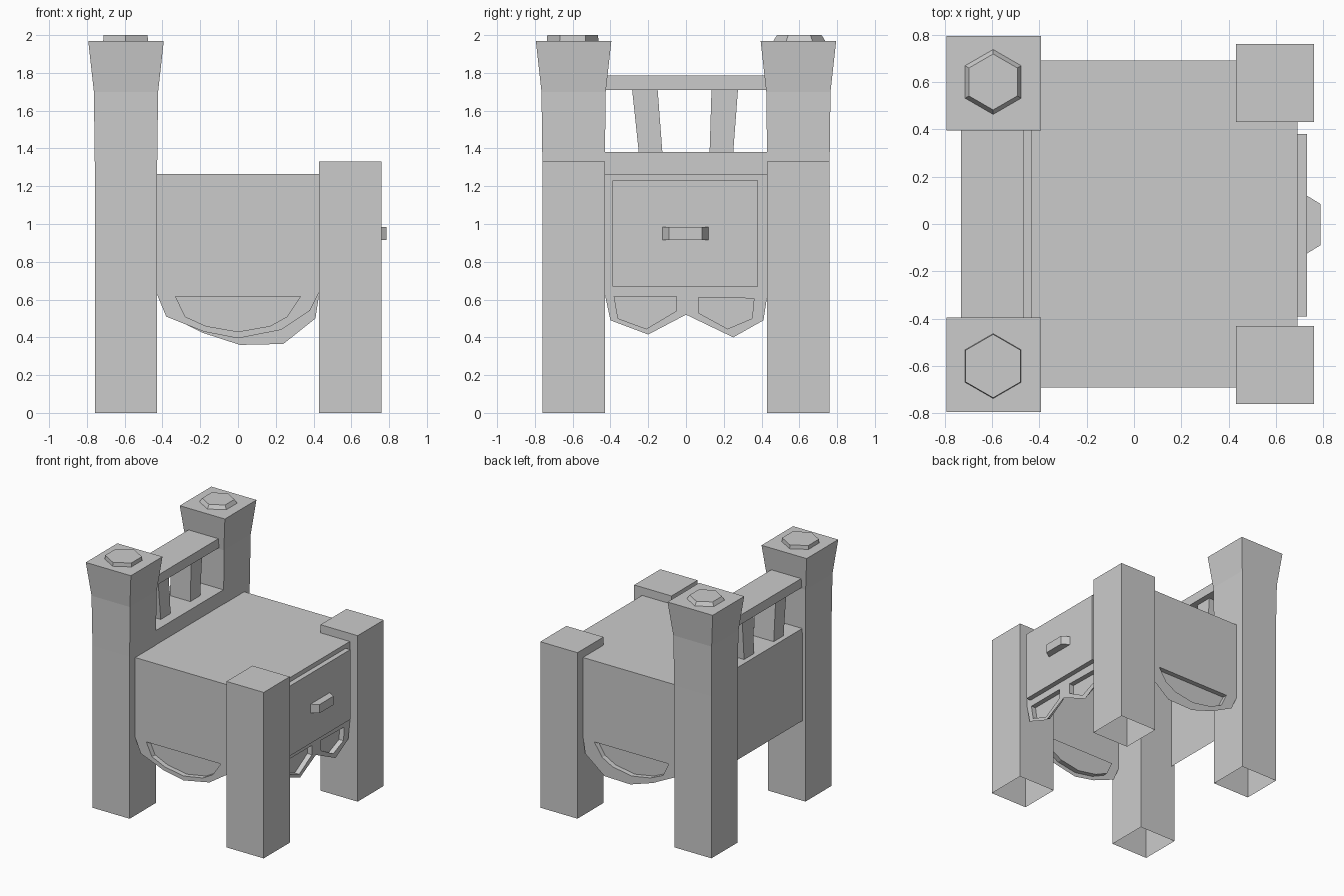
import bpy, bmesh
from math import sin, cos, pi
from mathutils import Vector

if "Cube" in bpy.data.objects:
    bpy.data.objects.remove(bpy.data.objects["Cube"])


def finish(name, bm):
    me = bpy.data.meshes.new(name)
    bm.to_mesh(me)
    bm.free()
    ob = bpy.data.objects.new(name, me)
    bpy.context.collection.objects.link(ob)
    return ob


def loft(name, rings, bottom=True):
    """Join rings of points (counter-clockwise from above) and cap them."""
    bm = bmesh.new()
    vs = [[bm.verts.new(p) for p in r] for r in rings]
    n = len(vs[0])
    for a, b in zip(vs, vs[1:]):
        for i in range(n):
            j = (i + 1) % n
            bm.faces.new((a[i], a[j], b[j], b[i]))
    bm.faces.new(vs[-1])
    if bottom:
        bm.faces.new(vs[0][::-1])
    return finish(name, bm)


def rect(x0, x1, y0, y1, z):
    return [(x0, y0, z), (x1, y0, z), (x1, y1, z), (x0, y1, z)]


def box(name, x, y, z):
    return loft(name, [rect(*x, *y, z[0]), rect(*x, *y, z[1])])


def square(x, y, r, z):
    return rect(x - r, x + r, y - r, y + r, z)


def hexagon(x, y, r, z):
    return [(x + r * cos(pi / 2 + k * pi / 3), y + r * sin(pi / 2 + k * pi / 3), z)
            for k in range(6)]


def panel(name, outline, pockets, place, outward, depth=0.04):
    """Thin sheet with pockets pressed inward; place maps (u, z) to 3D."""
    bm = bmesh.new()
    out = Vector(outward)

    def loop(pts):
        vs = [bm.verts.new(place(*p)) for p in pts]
        es = [bm.edges.new((vs[i], vs[(i + 1) % len(vs)])) for i in range(len(vs))]
        return vs, es

    edges = loop(outline)[1]
    rims = []
    for p in pockets:
        vs, es = loop(p)
        rims.append(vs)
        edges += es
    bmesh.ops.triangle_fill(bm, edges=edges, use_beauty=True, normal=out)
    for rim in rims:
        inner = [bm.verts.new(v.co - out * depth) for v in rim]
        for i in range(len(rim)):
            j = (i + 1) % len(rim)
            bm.faces.new((rim[i], rim[j], inner[j], inner[i]))
        bm.faces.new(inner)
    bmesh.ops.recalc_face_normals(bm, faces=bm.faces)
    bm.faces.ensure_lookup_table()
    if bm.faces[0].normal.dot(out) < 0:
        bmesh.ops.reverse_faces(bm, faces=bm.faces)
    return finish(name, bm)


# Posts, open underneath, with a hexagonal stud on each tall one
for side, s in (("near", -1), ("far", 1)):
    y = 0.595 * s
    loft(f"short_post_{side}", [square(0.595, y, 0.165, z) for z in (0, 1.33)], False)
    loft(f"tall_post_{side}", [square(-0.593, y, r, z) for r, z in
         ((0.165, 0), (0.165, 1.3), (0.17, 1.7), (0.2, 1.97))], False)
    loft(f"stud_{side}", [hexagon(-0.595, 0.6 * s, 0.137, 1.97),
                          hexagon(-0.595, 0.6 * s, 0.134 if s < 0 else 0.118, 2.0)])

# Seat top
bm = bmesh.new()
bm.faces.new([bm.verts.new(p) for p in rect(-0.43, 0.69, -0.69, 0.69, 1.265)])
finish("seat_top", bm)

# Low back: outer wall, ledge and front lip
bm = bmesh.new()
prof = [(-0.73, 0.64), (-0.73, 1.38), (-0.43, 1.38), (-0.43, 1.265)]
cols = [[bm.verts.new((x, y, z)) for y in (-0.43, 0.43)] for x, z in prof]
for a, b in zip(cols, cols[1:]):
    bm.faces.new((a[0], b[0], b[1], a[1]))
finish("low_back", bm)

# Side panels with a curved skirt and one pocket
half_pocket = [(-0.33, 0.615), (-0.28, 0.51), (-0.17, 0.46), (0.0, 0.43),
               (0.17, 0.46), (0.26, 0.51), (0.33, 0.615)]
panel("front_panel",
      [(-0.43, 1.265), (-0.43, 0.63), (-0.38, 0.51), (-0.18, 0.43), (0, 0.395),
       (0.23, 0.44), (0.38, 0.54), (0.43, 0.64), (0.43, 1.265)],
      [half_pocket], lambda u, z: (u, -0.69, z), (0, -1, 0))
panel("rear_panel",
      [(-0.43, 1.265), (-0.43, 0.63), (-0.38, 0.52), (-0.19, 0.425), (0.01, 0.36),
       (0.24, 0.365), (0.41, 0.5), (0.43, 0.63), (0.43, 1.265)],
      [half_pocket], lambda u, z: (u, 0.69, z), (0, 1, 0))

# Drawer end with two pointed lobes and pockets
panel("drawer_end",
      [(-0.43, 1.265), (-0.43, 0.63), (-0.4, 0.49), (-0.2, 0.415), (0, 0.52),
       (0.25, 0.4), (0.41, 0.49), (0.43, 0.62), (0.43, 1.265)],
      [[(-0.38, 0.615), (-0.36, 0.5), (-0.21, 0.445), (-0.05, 0.54), (-0.05, 0.615)],
       [(0.065, 0.612), (0.065, 0.53), (0.22, 0.445), (0.35, 0.5), (0.36, 0.606)]],
      lambda u, z: (0.69, u, z), (1, 0, 0))

# Drawer front and tapered handle
box("drawer_front", (0.69, 0.73), (-0.39, 0.38), (0.67, 1.23))
loft("drawer_handle", [[(0.73, -0.125, z), (0.787, -0.09, z),
                        (0.787, 0.085, z), (0.73, 0.12, z)] for z in (0.915, 0.985)])

# Back rail and its two leaning spindles
box("back_rail", (-0.73, -0.465), (-0.43, 0.43), (1.71, 1.785))
for i, (b, t) in enumerate((((-0.25, -0.125), (-0.285, -0.15)),
                            ((0.125, 0.25), (0.135, 0.275)))):
    loft(f"spindle_{i + 1}", [rect(-0.69, -0.51, *b, 1.38), rect(-0.69, -0.51, *t, 1.71)])
